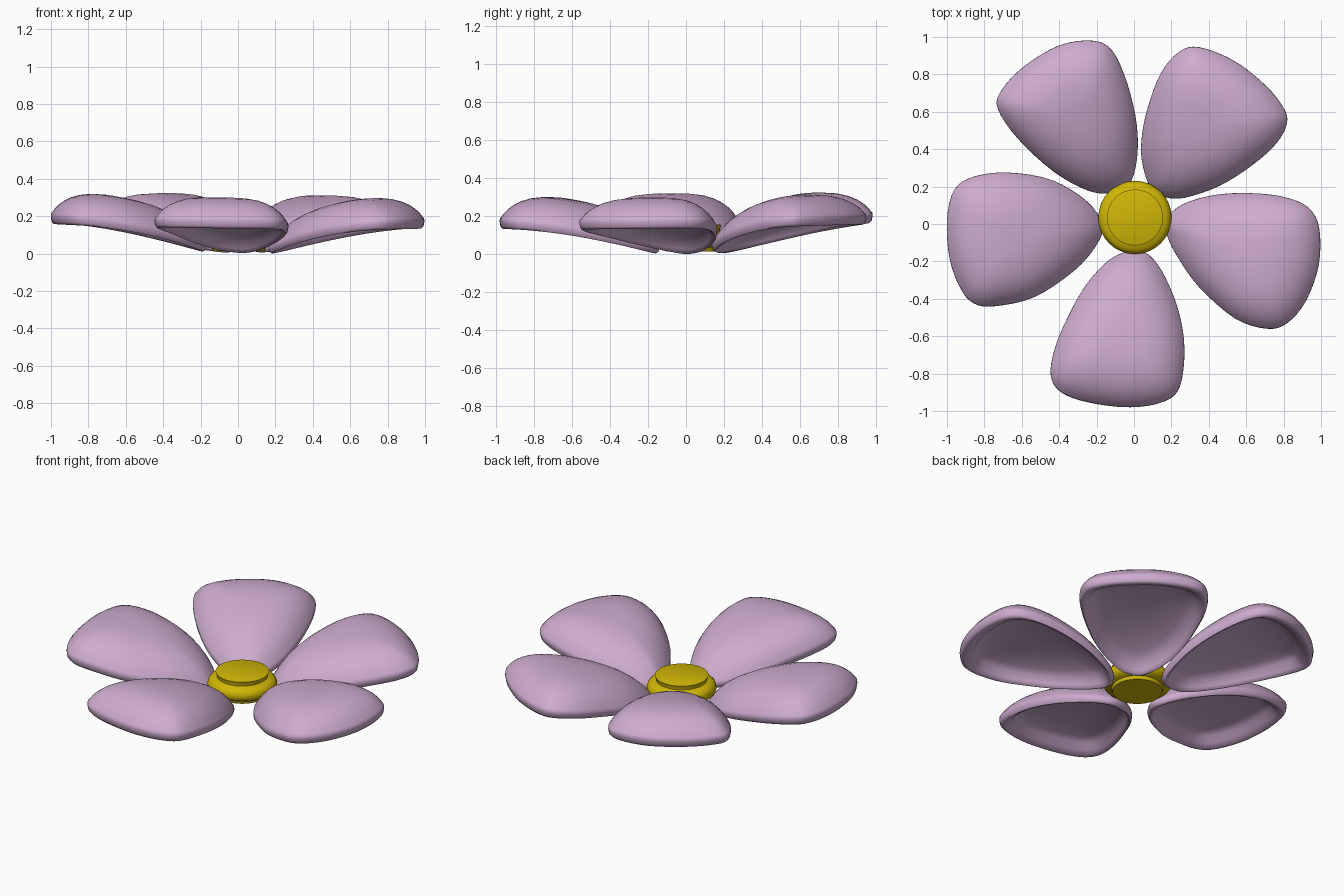
import bpy, bmesh, math
from mathutils import Vector

if "Cube" in bpy.data.objects:
    bpy.data.objects.remove(bpy.data.objects["Cube"])

CENTRE = Vector((0.005, 0.035))


def material(name, rgb):
    m = bpy.data.materials.new(name)
    m.diffuse_color = (*rgb, 1)
    m.use_nodes = True
    m.node_tree.nodes["Principled BSDF"].inputs["Base Color"].default_value = m.diffuse_color
    return m


def finish(bm, name, mat, angle):
    bmesh.ops.recalc_face_normals(bm, faces=bm.faces)
    me = bpy.data.meshes.new(name)
    bm.to_mesh(me)
    bm.free()
    ob = bpy.data.objects.new(name, me)
    bpy.context.collection.objects.link(ob)
    me.materials.append(mat)
    bpy.ops.object.select_all(action='DESELECT')
    ob.select_set(True)
    bpy.context.view_layer.objects.active = ob
    bpy.ops.object.shade_smooth_by_angle(angle=math.radians(angle))
    return ob


def skin(bm, first, rings, last):
    """Join rings of vertices into a closed skin with a pole at each end."""
    n = len(rings[0])
    for i in range(n):
        j = (i + 1) % n
        bm.faces.new((first, rings[0][i], rings[0][j]))
        bm.faces.new((last, rings[-1][j], rings[-1][i]))
        for a, b in zip(rings, rings[1:]):
            bm.faces.new((a[i], b[i], b[j], a[j]))


def smooth_loop(pts, steps=4):
    """Closed Catmull-Rom curve through the points."""
    out, n = [], len(pts)
    for i in range(n):
        a, b, c, d = (Vector(pts[(i + k) % n]) for k in (-1, 0, 1, 2))
        for s in range(steps):
            t = s / steps
            out.append(0.5 * (2 * b + (c - a) * t + (2 * a - 5 * b + 4 * c - d) * t ** 2
                              + (3 * b - a - 3 * c + d) * t ** 3))
    return out


def dome(s, height):
    return height * max(0, 1 - s ** 3) ** .7


# Cross-section from crown, round the thick rim, to the hollow underside
SECTION = [(s, dome(s, .145)) for s in (.2, .4, .57, .7, .8, .88, .94, .975)]
SECTION += [(.995, .014), (1, 0), (.988, -.018), (.96, -.031), (.93, -.03), (.90, -.016)]
SECTION += [(s, dome(s, .065) - .018) for s in (.84, .7, .5, .25)]


def petal(name, points, mat):
    """Hollow-backed petal filling a plan outline, rising away from the centre."""
    outline = smooth_loop(points)
    mid = sum(outline, Vector((0, 0))) / len(outline)
    axis = (mid - CENTRE).normalized()
    bm = bmesh.new()

    def vert(p, s, lift, under=False):
        out = min(1, max(0, ((p - CENTRE).dot(axis) - .17) / .83))
        if lift < 0 or under:                    # slightly deeper lip at the outer end
            lift -= .01 * out ** 2 * s ** 4
        # the lip folds further inward at the outer end
        q = mid.lerp(p, s - (.08 * out ** 2 * s if under else 0))
        r = min(1, max(0, ((q - CENTRE).dot(axis) - .17) / .83))
        z = .188 - .157 * (1 - r) ** 1.7 + lift + .015 * q.y - .012 * q.x
        return bm.verts.new((q.x, q.y, z))

    top = vert(mid, 1, .145)
    rings = [[vert(p, s, h, i > 12) for p in outline] for i, (s, h) in enumerate(SECTION)]
    bottom = vert(mid, .01, .047, True)
    skin(bm, top, rings, bottom)
    finish(bm, name, mat, 60)


lilac = material("lilac", (.61, .41, .62))
yellow = material("yellow", (.63, .47, .002))

# Five petals, each with its own slightly irregular outline
petal("front_petal", [
    (0, -.14), (-.13, -.19), (-.26, -.33), (-.36, -.51), (-.425, -.67), (-.445, -.81),
    (-.39, -.90), (-.24, -.955), (-.02, -.98), (.16, -.95), (.245, -.87), (.27, -.67),
    (.24, -.47), (.165, -.28), (.085, -.17)], lilac)
petal("right_petal", [
    (.168, .02), (.26, .105), (.43, .155), (.62, .165), (.80, .145), (.93, .09), (.99, -.02),
    (.988, -.22), (.92, -.41), (.82, -.53), (.71, -.56), (.54, -.505), (.35, -.34),
    (.235, -.18), (.18, -.07)], lilac)
petal("back_right_petal", [
    (.09, .19), (.045, .32), (.04, .45), (.07, .61), (.14, .80), (.24, .92), (.35, .945),
    (.54, .87), (.71, .735), (.80, .62), (.818, .54), (.765, .435), (.64, .32), (.46, .205),
    (.27, .14), (.16, .145)], lilac)
petal("back_left_petal", [
    (-.13, .165), (-.03, .205), (.015, .34), (.015, .53), (-.035, .75), (-.115, .925),
    (-.22, .98), (-.40, .955), (-.585, .845), (-.705, .72), (-.73, .62), (-.62, .455),
    (-.43, .28), (-.25, .18)], lilac)
petal("left_petal", [
    (-.168, -.01), (-.25, .12), (-.44, .235), (-.67, .275), (-.85, .255), (-.96, .185),
    (-1.0, .02), (-.985, -.19), (-.925, -.35), (-.855, -.425), (-.745, -.44), (-.53, -.39),
    (-.32, -.25), (-.205, -.12)], lilac)

# Flower centre: rounded button with a flat foot below and a flat cap above
bm = bmesh.new()
profile = [(.14, .015), (.145, .035), (.17, .042), (.188, .055), (.196, .077), (.19, .1),
           (.174, .118), (.143, .126), (.143, .132), (.15, .153), (.143, .156)]
N = 32
rings = [[bm.verts.new((CENTRE.x + r * math.cos(2 * math.pi * k / N),
                        CENTRE.y + r * math.sin(2 * math.pi * k / N), z)) for k in range(N)]
         for r, z in profile]
skin(bm, bm.verts.new((*CENTRE, .015)), rings, bm.verts.new((*CENTRE, .156)))
finish(bm, "flower_centre", yellow, 35)
